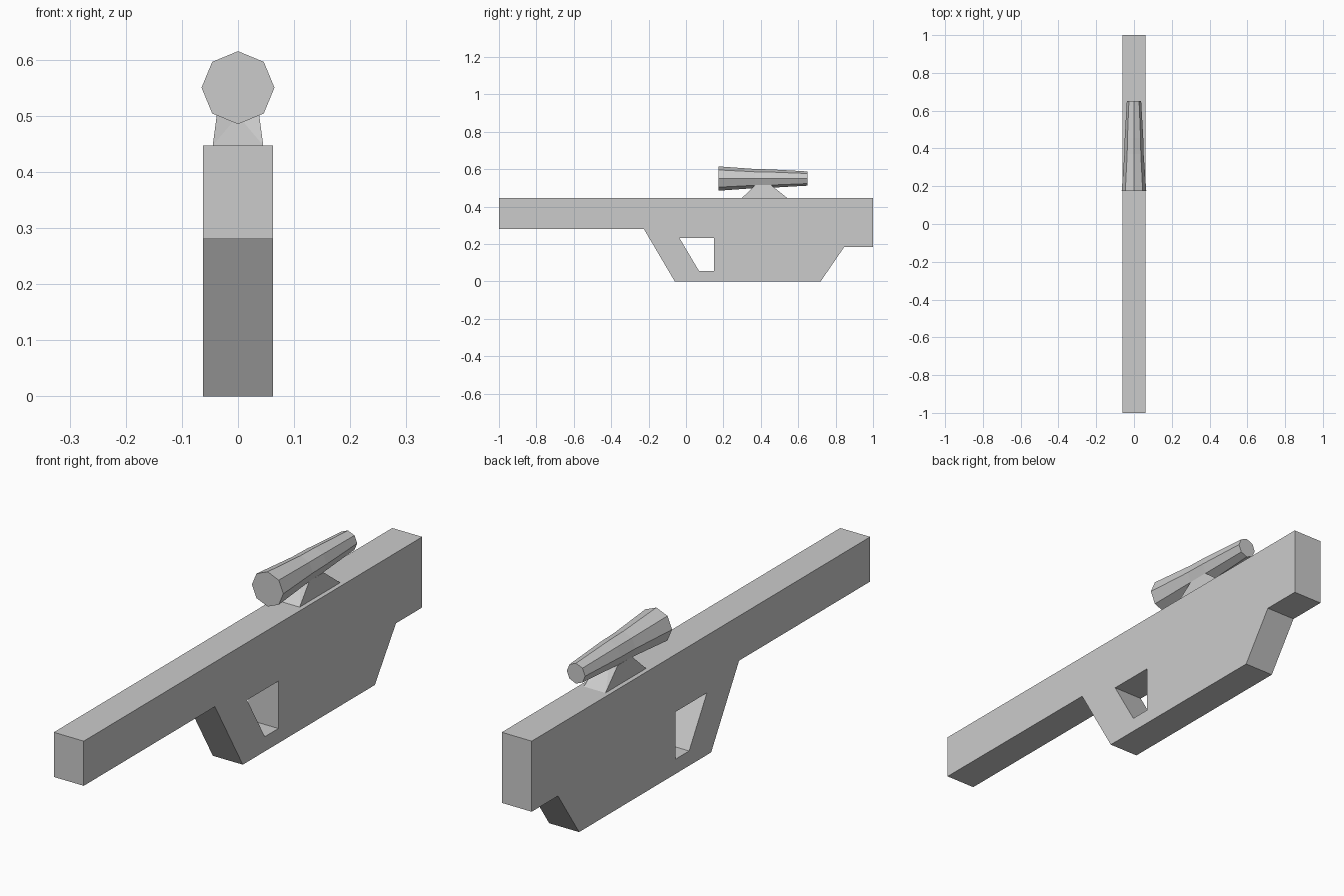
import bpy, bmesh, math

if "Cube" in bpy.data.objects:
    bpy.data.objects.remove(bpy.data.objects["Cube"])


def finish(name, bm):
    bmesh.ops.recalc_face_normals(bm, faces=bm.faces[:])
    mesh = bpy.data.meshes.new(name)
    bm.to_mesh(mesh)
    bm.free()
    obj = bpy.data.objects.new(name, mesh)
    bpy.context.collection.objects.link(obj)
    return obj


def slab(name, loops, half_width):
    """Extrude a side profile (y, z), with optional hole loops, along x."""
    bm = bmesh.new()
    edges = []
    for loop in loops:
        vs = [bm.verts.new((-half_width, y, z)) for y, z in loop]
        edges += [bm.edges.new((a, b)) for a, b in zip(vs, vs[1:] + vs[:1])]
    bmesh.ops.triangle_fill(bm, edges=edges, use_beauty=True, use_dissolve=False)
    ext = bmesh.ops.extrude_face_region(bm, geom=bm.faces[:], use_keep_orig=True)
    moved = [g for g in ext["geom"] if isinstance(g, bmesh.types.BMVert)]
    bmesh.ops.translate(bm, verts=moved, vec=(2 * half_width, 0, 0))
    return finish(name, bm)


def loft(name, rings):
    """Join equally sized point rings with side faces and end caps."""
    bm = bmesh.new()
    rows = [[bm.verts.new(p) for p in ring] for ring in rings]
    n = len(rows[0])
    for a, b in zip(rows, rows[1:]):
        for i in range(n):
            j = (i + 1) % n
            bm.faces.new((a[i], a[j], b[j], b[i]))
    bm.faces.new(rows[0])
    bm.faces.new(rows[-1])
    return finish(name, bm)


# Rifle body with grip opening
outline = [(-1, 0.28), (-0.225, 0.28), (-0.06, 0), (0.72, 0),
           (0.845, 0.183), (1, 0.183), (1, 0.447), (-1, 0.447)]
grip_hole = [(-0.035, 0.232), (0.15, 0.232), (0.15, 0.055), (0.07, 0.055)]
slab("body", [outline, grip_hole], 0.062)

# Tapered octagonal scope
SCOPE_Z = 0.55


def octagon(y, r):
    return [(r * math.sin(k * math.pi / 4), y, SCOPE_Z + r * math.cos(k * math.pi / 4))
            for k in range(8)]


loft("scope", [octagon(y, r) for y, r in
               ((0.175, 0.065), (0.37, 0.051), (0.455, 0.049), (0.65, 0.038))])

# Scope mount, flaring from the scope's lower facets to the body
bm = bmesh.new()
ends = []
for y_top, y_base in ((0.37, 0.30), (0.455, 0.54)):
    ends.append([bm.verts.new(p) for p in (
        (-0.045, y_base, 0.447), (0.045, y_base, 0.447),
        (0.036, y_top, 0.515), (0, y_top, 0.5), (-0.036, y_top, 0.515))])
for e in ends:
    for tri in ((0, 1, 3), (1, 2, 3), (0, 3, 4)):
        bm.faces.new([e[i] for i in tri])
f, b = ends
for i in range(5):
    j = (i + 1) % 5
    bm.faces.new((f[i], f[j], b[j], b[i]))
finish("scope_mount", bm)
